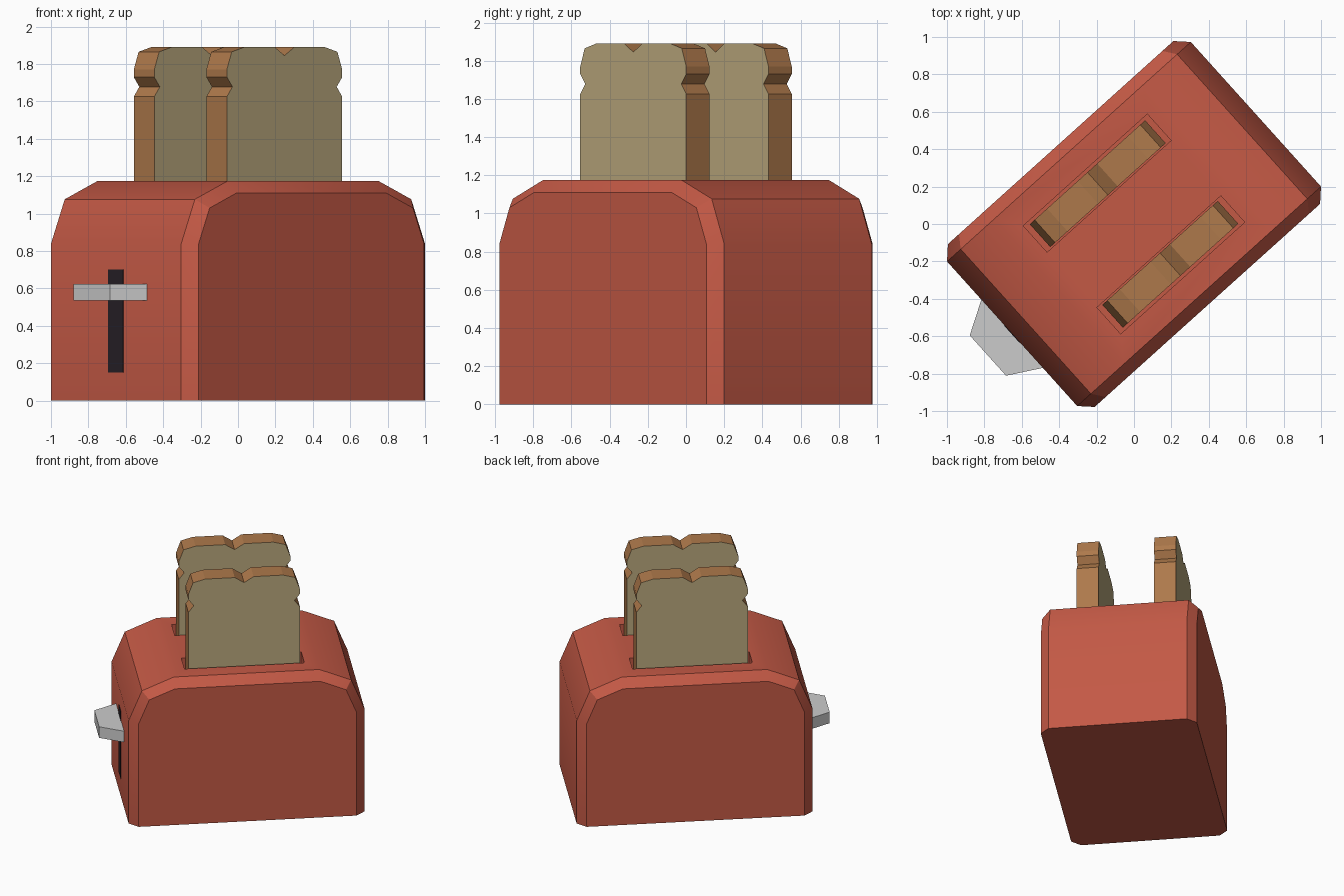
import bpy, bmesh, math
from mathutils import Matrix

if "Cube" in bpy.data.objects:
    bpy.data.objects.remove(bpy.data.objects["Cube"])

TURN = Matrix.Rotation(math.radians(42), 4, 'Z')  # whole toaster is turned on its base


def material(name, rgb):
    m = bpy.data.materials.new(name)
    m.diffuse_color = (*rgb, 1)
    m.use_nodes = True
    m.node_tree.nodes["Principled BSDF"].inputs["Base Color"].default_value = m.diffuse_color
    return m


RED = material("red_enamel", (0.55, 0.10, 0.06))
DARK = material("dark", (0.02, 0.015, 0.02))
CRUMB = material("crumb", (0.50, 0.40, 0.21))
CRUST = material("crust", (0.42, 0.19, 0.07))


def finish(name, bm, mats):
    bmesh.ops.recalc_face_normals(bm, faces=bm.faces)
    bm.transform(TURN)
    me = bpy.data.meshes.new(name)
    bm.to_mesh(me)
    bm.free()
    ob = bpy.data.objects.new(name, me)
    bpy.context.collection.objects.link(ob)
    for m in mats:
        me.materials.append(m)
    return ob


def loft(name, sections, mats):
    """Skin (y, [(x, z)...]) sections; side faces use the last material."""
    bm = bmesh.new()
    rings = [[bm.verts.new((x, y, z)) for x, z in prof] for y, prof in sections]
    n = len(rings[0])
    for a, b in zip(rings, rings[1:]):
        for i in range(n):
            j = (i + 1) % n
            bm.faces.new((a[i], a[j], b[j], b[i])).material_index = len(mats) - 1
    bm.faces.new(rings[0])
    bm.faces.new(rings[-1])
    return finish(name, bm, mats)


def box(name, x, y, z, mats):
    return loft(name, [(v, [(x[0], z[0]), (x[1], z[0]), (x[1], z[1]), (x[0], z[1])])
                       for v in y], mats)


def mirrored(half):
    """Close a right-half outline by mirroring it across x = 0."""
    return half + [(-x, z) for x, z in reversed(half) if x > 1e-6]


# Body: outline with two-segment rounded shoulders, chamfered toward each side
def body_outline(inset):
    r = 0.336 - inset
    arc = [(0.541 + r * math.cos(math.radians(a)), 0.839 + r * math.sin(math.radians(a)))
           for a in (0, 45, 90)]
    return mirrored([(0.541 + r, 0)] + arc)


outer, inner = body_outline(0), body_outline(0.066)
body = loft("body", [(-0.586, inner), (-0.52, outer), (0.52, outer), (0.586, inner)], [RED])

# Bread slots cut into the top, with a slice standing in each
slice_outline = mirrored([(0.415, 0.85), (0.415, 1.625), (0.375, 1.678), (0.415, 1.73),
                          (0.415, 1.77), (0.38, 1.865), (0.29, 1.89), (0.07, 1.89), (0, 1.845)])
for side, s in (("front", -1), ("back", 1)):
    cutter = box(side + "_slot_cutter", (-0.446, 0.446),
                 (s * 0.294 - 0.095, s * 0.294 + 0.095), (0.55, 1.4), [RED])
    cutter.hide_render = True
    cutter.hide_set(True)
    cut = body.modifiers.new(side + "_slot", 'BOOLEAN')
    cut.object, cut.operation, cut.solver = cutter, 'DIFFERENCE', 'EXACT'
    loft(side + "_toast", [(s * 0.29 - 0.082, slice_outline), (s * 0.29 + 0.082, slice_outline)],
         [CRUMB, CRUST])

# Lever: hexagonal knob half sunk in the end, over a dark track
box("lever_track", (-0.88, -0.86), (-0.06, 0.06), (0.15, 0.70), [DARK])
bm = bmesh.new()
bmesh.ops.create_cone(bm, cap_ends=True, segments=6, radius1=0.29, radius2=0.29, depth=0.09,
                      matrix=Matrix.Translation((-0.8, 0, 0.58)))
if max(v.co.y for v in bm.verts) < 0.28:  # keep a flat side facing outward
    bm.transform(Matrix.Translation((-0.8, 0, 0)) @ Matrix.Rotation(math.radians(30), 4, 'Z')
                 @ Matrix.Translation((0.8, 0, 0)))
finish("lever_knob", bm, [])

# Soft shading over the shallow shoulder bends only
bpy.context.view_layer.objects.active = body
body.select_set(True)
for mod in list(body.modifiers):
    bpy.ops.object.modifier_apply(modifier=mod.name)
bpy.ops.object.shade_smooth_by_angle(angle=math.radians(30))
for ob in [o for o in bpy.data.objects if o.name.endswith("cutter")]:
    bpy.data.objects.remove(ob)
